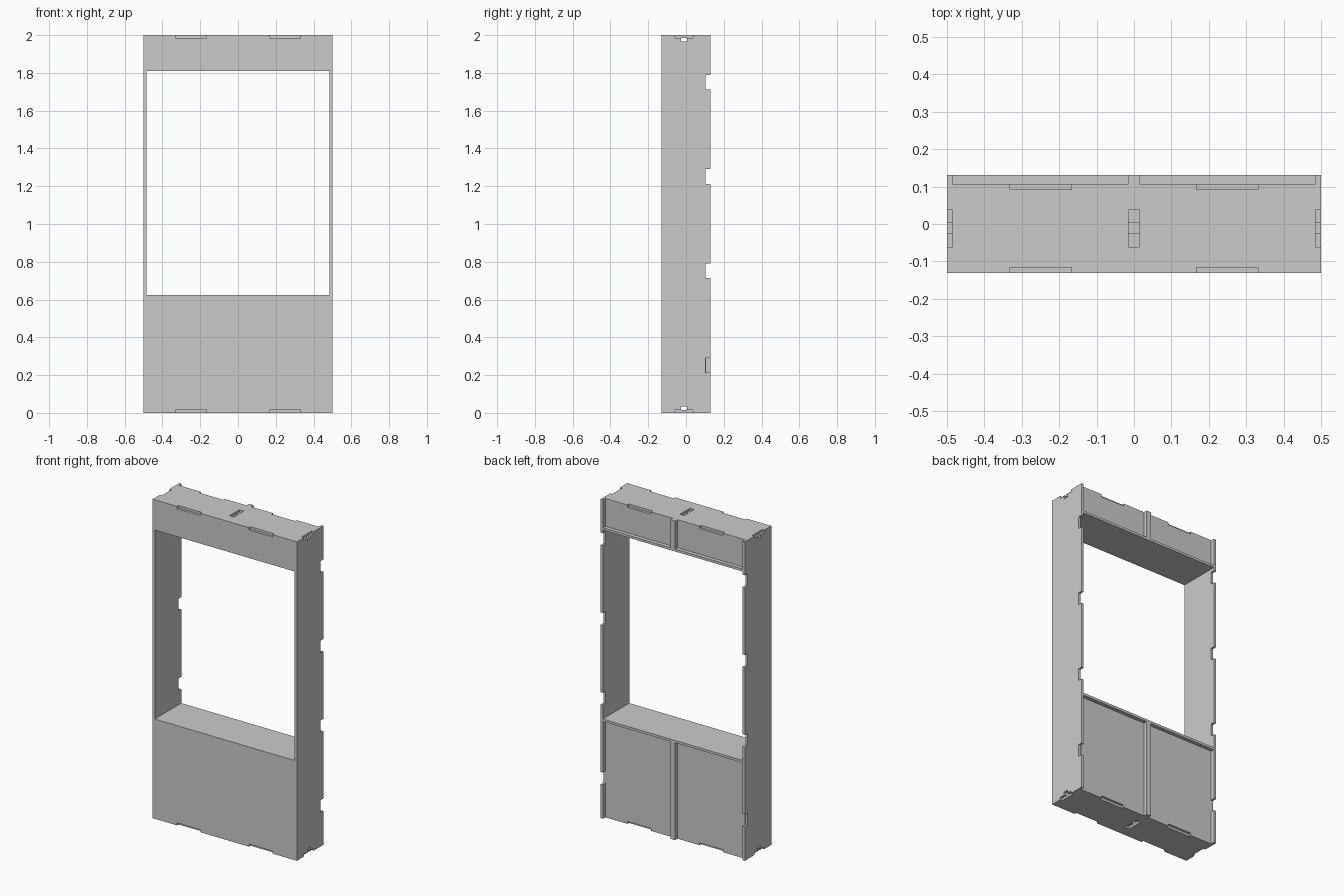
import bpy, bmesh

if "Cube" in bpy.data.objects:
    bpy.data.objects.remove(bpy.data.objects["Cube"])

W, D, H, T = 0.5, 0.131, 2.0, 0.015      # half width, half depth, height, sheet thickness
XI = W - T                               # inner face of the sides
YF, YB0, YB1 = -D + T, 0.092, 0.107      # front sheet inner face, back sheet faces
SILL, HEAD = 0.625, 1.81                 # window opening
SY0, SY1, NY0, NY1 = -0.061, 0.037, -0.026, 0.004   # joint slot: wide and narrow parts
AXES = {"x": lambda u, v, w: (w, u, v),
        "y": lambda u, v, w: (u, w, v),
        "z": lambda u, v, w: (u, v, w)}


def plate(name, pts, axis, a, b, mirror=False):
    """Extrude a flat outline along an axis from a to b, optionally mirrored over x = 0."""
    put = AXES[axis]
    bm = bmesh.new()
    lo = [bm.verts.new(put(u, v, a)) for u, v in pts]
    hi = [bm.verts.new(put(u, v, b)) for u, v in pts]
    bm.faces.new(lo)
    bm.faces.new(hi)
    n = len(pts)
    for i in range(n):
        j = (i + 1) % n
        bm.faces.new((lo[i], lo[j], hi[j], hi[i]))
    bmesh.ops.recalc_face_normals(bm, faces=bm.faces[:])
    if mirror:
        seam = [f for f in bm.faces if all(abs(v.co.x) < 1e-6 for v in f.verts)]
        bmesh.ops.delete(bm, geom=seam, context='FACES')
    me = bpy.data.meshes.new(name)
    bm.to_mesh(me)
    bm.free()
    ob = bpy.data.objects.new(name, me)
    bpy.context.collection.objects.link(ob)
    if mirror:
        ob.modifiers.new("mirror", 'MIRROR')
    return ob


def rect(u0, v0, u1, v1):
    return [(u0, v0), (u1, v0), (u1, v1), (u0, v1)]


def stepped_slot(z, s):
    """Two-step joint slot cut into an edge at height z, going inward in direction s."""
    return [(SY0, z), (SY0, z + s * T), (NY0, z + s * T), (NY0, z + s * 0.035),
            (NY1, z + s * 0.035), (NY1, z + s * T), (SY1, z + s * T), (SY1, z)]


# Side walls: stepped slots at both ends, four notches along the back edge
side = [(-D, 0)] + stepped_slot(0, 1) + [(D, 0)]
for k in range(4):
    z = 0.213 + 0.5 * k
    side += [(D, z), (0.104, z), (0.104, z + 0.077), (D, z + 0.077)]
side += [(D, H)] + stepped_slot(H, -1)[::-1] + [(-D, H)]
plate("side_wall_right", side, "x", XI, W)
plate("side_wall_left", side, "x", -W, -XI)

# Front and back sheets, top and bottom, with joint notches in the outer edge
for part, z_edge, z_in, s in (("lower", 0, SILL, 1), ("upper", H, HEAD, -1)):
    def sheet(inner):
        return [(0, z_edge), (0.167, z_edge), (0.167, z_edge + s * T), (0.332, z_edge + s * T),
                (0.332, z_edge), (XI, z_edge), (XI, inner), (0, inner)]
    board = z_in - s * T
    plate(part + "_front_sheet", sheet(z_in), "y", -D, YF, True)
    plate(part + "_back_sheet", sheet(board), "y", YB0, YB1, True)

    # Window sill / header board
    plate(part + "_window_board", rect(-XI, YF, XI, D), "z", min(board, z_in), max(board, z_in))

    # End plate with the central slot
    end = [(0, YF), (XI, YF), (XI, YB0), (0, YB0), (0, SY1), (T, SY1), (T, SY0), (0, SY0)]
    # the slot spans the mirror plane, so the plate is two strips joined by a pair of cheeks
    z0, z1 = sorted((z_edge, z_edge + s * T))
    plate(part + "_end_plate", end, "z", z0, z1, True)

    # Central rib, reaching out behind the back sheet
    e = z_edge + s * T
    rib = [(YF, e), (NY0, e), (NY0, z_edge + s * 0.035), (NY1, z_edge + s * 0.035), (NY1, e),
           (YB0, e), (YB0, z_edge), (D, z_edge), (D, board), (YF, board)]
    plate(part + "_centre_rib", rib, "x", -T, T)
